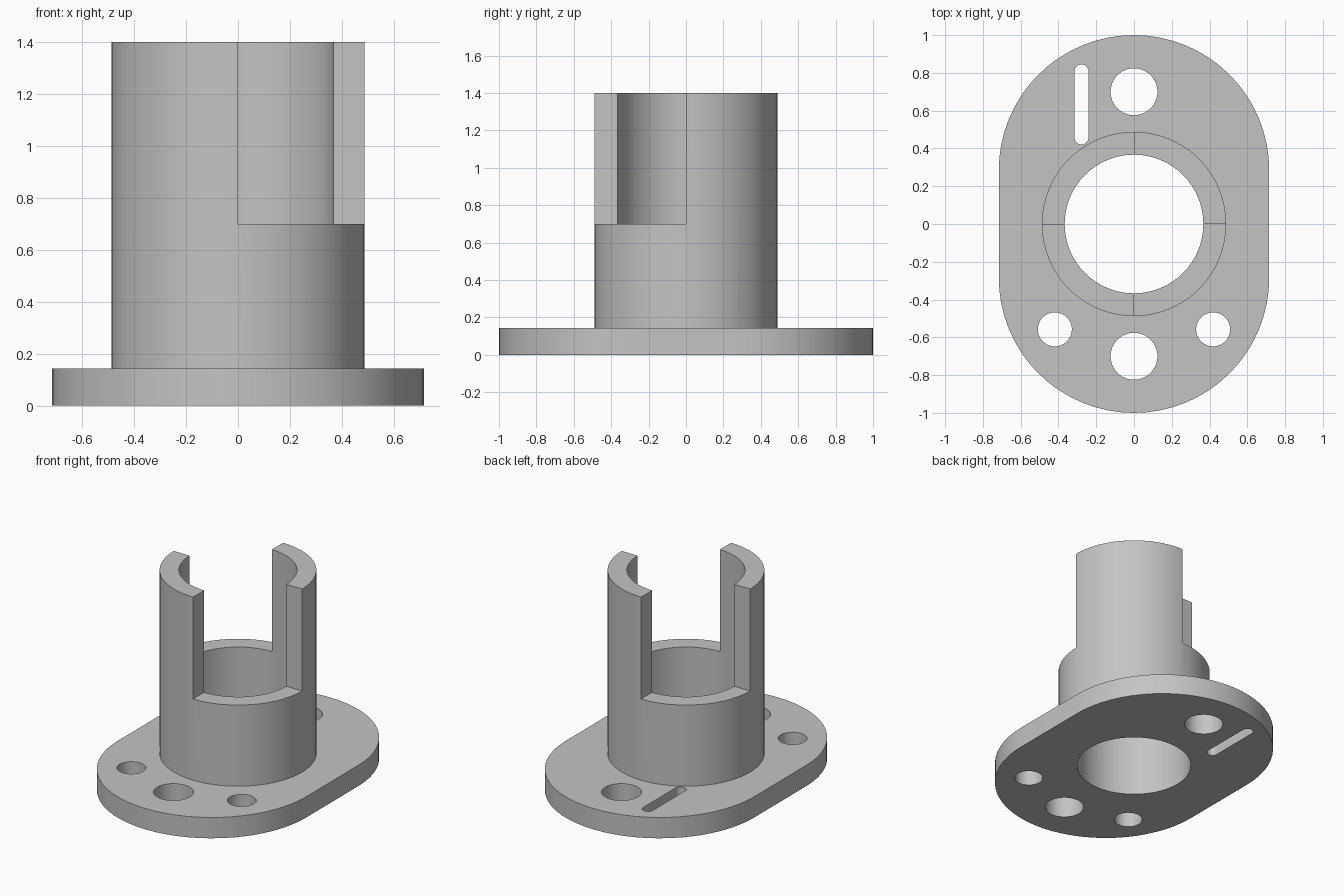
import bpy, bmesh, math

if "Cube" in bpy.data.objects:
    bpy.data.objects.remove(bpy.data.objects["Cube"], do_unlink=True)

PLATE_TOP, STEP, TOP = 0.143, 0.70, 1.40
OUTER, BORE = 0.488, 0.367

grey = bpy.data.materials.new("plain_grey")
grey.use_nodes = True
grey.diffuse_color = (0.55, 0.55, 0.55, 1)
grey.node_tree.nodes["Principled BSDF"].inputs["Base Color"].default_value = grey.diffuse_color


def prism(name, points, z0, z1):
    """Extrude a closed outline from z0 to z1."""
    bm = bmesh.new()
    base = bm.faces.new([bm.verts.new((x, y, z0)) for x, y in points])
    top = bmesh.ops.extrude_face_region(bm, geom=[base])["geom"]
    verts = [v for v in top if isinstance(v, bmesh.types.BMVert)]
    bmesh.ops.translate(bm, verts=verts, vec=(0, 0, z1 - z0))
    bmesh.ops.recalc_face_normals(bm, faces=bm.faces)
    mesh = bpy.data.meshes.new(name)
    bm.to_mesh(mesh)
    bm.free()
    mesh.materials.append(grey)
    obj = bpy.data.objects.new(name, mesh)
    bpy.context.collection.objects.link(obj)
    return obj


def stadium(x, y, r, half=0.0, n=64):
    """Circle, or a slot stretched along y when half > 0."""
    pts = []
    for side in (0, 1):
        shift = half if side == 0 else -half
        count = n // 2 + (1 if half else 0)
        for i in range(count):
            a = math.pi * (side + 2 * i / n)
            pts.append((x + r * math.cos(a), y + shift + r * math.sin(a)))
    return pts


def combine(target, tool, operation):
    """Apply a boolean and discard the tool."""
    mod = target.modifiers.new(operation.lower(), "BOOLEAN")
    mod.operation, mod.object, mod.solver = operation, tool, "EXACT"
    bpy.ops.object.select_all(action="DESELECT")
    bpy.context.view_layer.objects.active = target
    target.select_set(True)
    bpy.ops.object.modifier_apply(modifier=mod.name)
    bpy.data.objects.remove(tool, do_unlink=True)


# Rounded base plate with the upright collar fused on
flange = prism("flanged_collar", stadium(0, 0, 0.716, 0.284), 0, PLATE_TOP)
combine(flange, prism("collar", stadium(0, 0, OUTER), PLATE_TOP / 2, TOP), "UNION")

# Central bore, bolt holes and adjusting slot
holes = [
    (0, 0, BORE, 0),
    (0, 0.70, 0.124, 0),
    (0, -0.70, 0.124, 0),
    (0.419, -0.558, 0.09, 0),
    (-0.419, -0.558, 0.09, 0),
    (-0.278, 0.633, 0.037, 0.175),
]
for hole in holes:
    combine(flange, prism("hole_cutter", stadium(*hole), -0.5, 2), "DIFFERENCE")

# Two opposite quarters of the collar are cut away above the step
for s in (1, -1):
    quarter = [(0, 0), (s, 0), (s, -s), (0, -s)]
    combine(flange, prism("quarter_cutter", quarter, STEP, 2), "DIFFERENCE")

# Smooth round walls, keep crisp edges
bpy.ops.object.select_all(action="DESELECT")
flange.select_set(True)
bpy.context.view_layer.objects.active = flange
bpy.ops.object.shade_smooth_by_angle(angle=math.radians(30))
